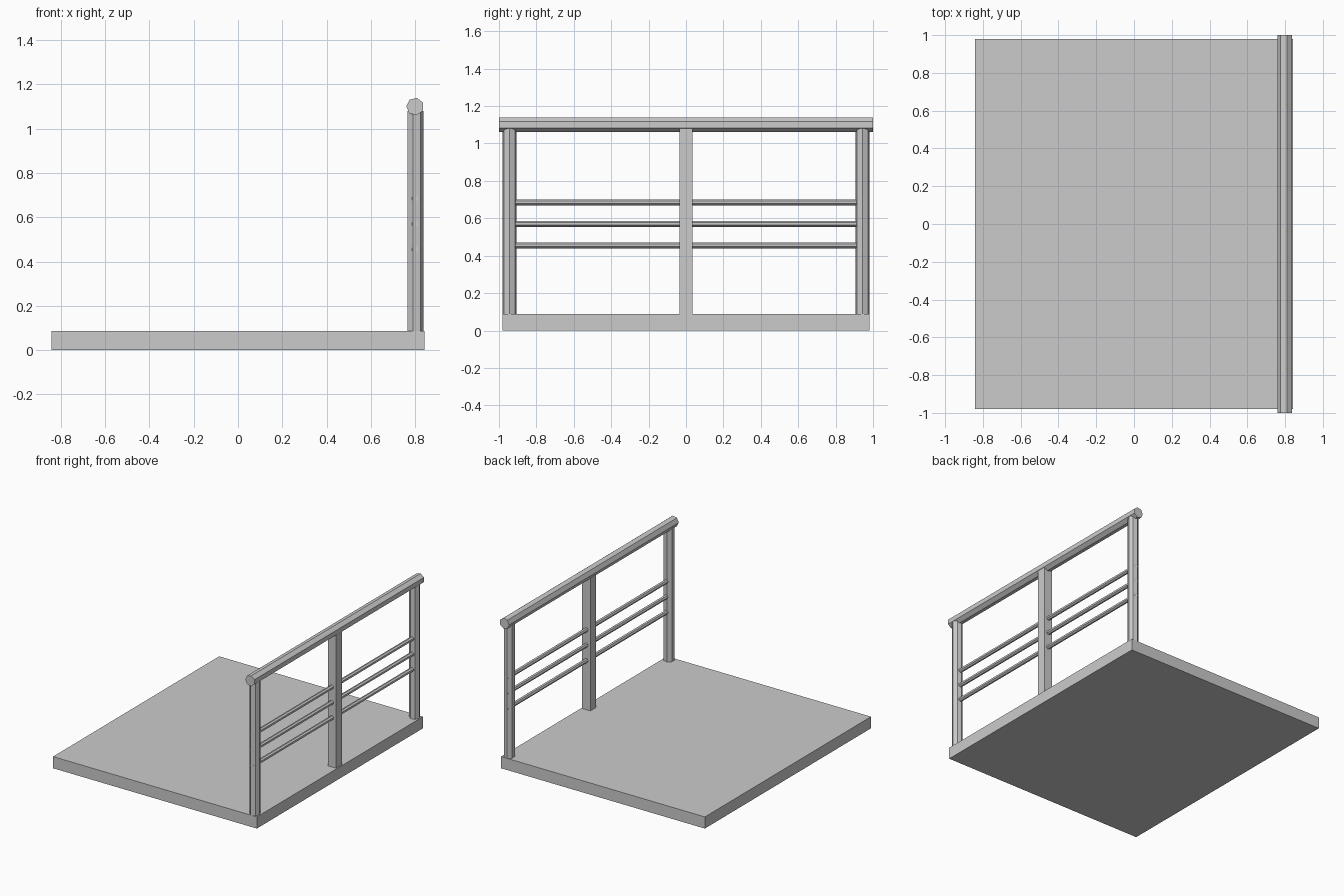
import bpy, bmesh
from math import cos, sin, tau
from mathutils import Vector

if "Cube" in bpy.data.objects:
    bpy.data.objects.remove(bpy.data.objects["Cube"])

RAIL_X = 0.80


def make_object(name, bm):
    bmesh.ops.recalc_face_normals(bm, faces=bm.faces)
    mesh = bpy.data.meshes.new(name)
    bm.to_mesh(mesh)
    bm.free()
    obj = bpy.data.objects.new(name, mesh)
    bpy.context.collection.objects.link(obj)
    return obj


def box(name, lo, hi):
    bm = bmesh.new()
    bmesh.ops.create_cube(bm, size=1)
    for v in bm.verts:
        v.co = Vector([(a + b) / 2 + c * (b - a) for a, b, c in zip(lo, hi, v.co)])
    return make_object(name, bm)


def prism(name, start, length, radius, axis, phase, sides=7):
    """Low-poly bar extruded along y or z."""
    bm = bmesh.new()
    ring = []
    for i in range(sides):
        a = phase + tau * i / sides
        u, w = radius * cos(a), radius * sin(a)
        offset = Vector((u, 0, w)) if axis == 'Y' else Vector((u, w, 0))
        ring.append(bm.verts.new(Vector(start) + offset))
    face = bm.faces.new(ring)
    ext = bmesh.ops.extrude_face_region(bm, geom=[face], use_keep_orig=True)
    shift = Vector((0, length, 0)) if axis == 'Y' else Vector((0, 0, length))
    for v in ext['geom']:
        if isinstance(v, bmesh.types.BMVert):
            v.co += shift
    return make_object(name, bm)


# Floor slab
box("floor_slab", (-0.842, -0.98, 0), (0.842, 0.98, 0.087))

# Seven-sided handrail with a flat facing outward
prism("handrail", (RAIL_X, -1, 1.10), 2, 0.04, 'Y', tau / 14)

# End posts, and the squarer middle post
for label, y in (("front", -0.943), ("back", 0.943)):
    prism(label + "_post", (RAIL_X, y, 0.08), 1.0, 0.038, 'Z', 0)
box("middle_post", (0.766, -0.034, 0.08), (0.834, 0.034, 1.08))

# Thin horizontal bars, ends just breaking through the end posts
for i, z in enumerate((0.455, 0.57, 0.685)):
    prism(f"thin_bar_{i + 1}", (RAIL_X, -0.977, z), 1.954, 0.016, 'Y', tau / 14)
